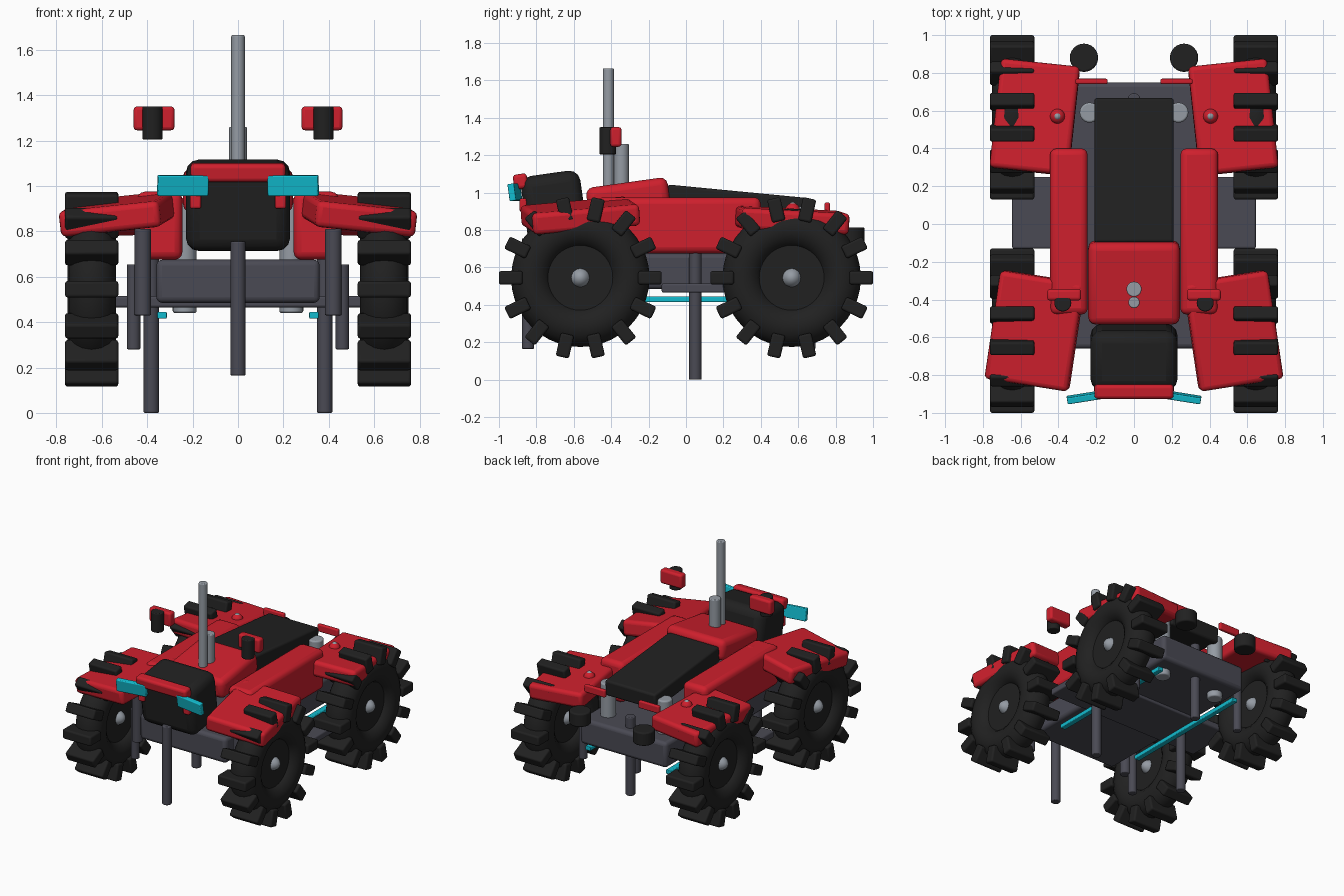
import bpy, bmesh
from math import radians, pi
from mathutils import Matrix, Vector

cube = bpy.data.objects.get("Cube")
if cube:
    bpy.data.objects.remove(cube, do_unlink=True)


def material(name, rgb):
    m = bpy.data.materials.new(name)
    m.use_nodes = True
    col = (*rgb, 1.0)
    m.diffuse_color = col
    m.node_tree.nodes["Principled BSDF"].inputs["Base Color"].default_value = col
    return m


RED = material("red paint", (0.62, 0.014, 0.026))
BLACK = material("black rubber", (0.015, 0.015, 0.015))
GREY = material("dark grey metal", (0.068, 0.068, 0.088))
SILVER = material("silver metal", (0.30, 0.33, 0.37))
CYAN = material("cyan light", (0.006, 0.50, 0.62))


def finish(name, bm, mat, loc=(0, 0, 0), rot=(0, 0, 0), bevel=0.0):
    """Turn a bmesh into a bevelled, angle-smoothed object."""
    me = bpy.data.meshes.new(name)
    bm.to_mesh(me)
    bm.free()
    me.materials.append(mat)
    ob = bpy.data.objects.new(name, me)
    bpy.context.collection.objects.link(ob)
    ob.location = loc
    ob.rotation_euler = [radians(a) for a in rot]
    if bevel:
        mod = ob.modifiers.new("Bevel", "BEVEL")
        mod.width, mod.segments = bevel, 3
    bpy.ops.object.select_all(action="DESELECT")
    ob.select_set(True)
    bpy.context.view_layer.objects.active = ob
    bpy.ops.object.shade_smooth_by_angle(angle=radians(35))
    return ob


def box(name, mat, loc, size, rot=(0, 0, 0), bevel=0.01):
    bm = bmesh.new()
    bmesh.ops.create_cube(bm, size=1)
    bmesh.ops.scale(bm, vec=size, verts=bm.verts)
    return finish(name, bm, mat, loc, rot, bevel)


def rod(name, mat, x, y, z0, z1, r, bevel=0.006):
    """Vertical cylinder between two heights."""
    bm = bmesh.new()
    bmesh.ops.create_cone(bm, cap_ends=True, segments=24, radius1=r, radius2=r, depth=z1 - z0)
    return finish(name, bm, mat, (x, y, (z0 + z1) / 2), bevel=bevel)


def ball(name, mat, loc, r, scale=(1, 1, 1)):
    bm = bmesh.new()
    bmesh.ops.create_uvsphere(bm, u_segments=24, v_segments=14, radius=r)
    bmesh.ops.scale(bm, vec=scale, verts=bm.verts)
    return finish(name, bm, mat, loc)


# Wheels: round tyre, tread lugs, rim disc and hub
def tyre(name, loc, major=0.263, minor=0.107):
    bm = bmesh.new()
    n, k = 40, 16
    ring = []
    for i in range(k):
        a = 2 * pi * i / k
        offset = Matrix.Rotation(a, 3, "Z") @ Vector((minor, 0, 0))
        ring.append(bm.verts.new((offset.x, major + offset.y, 0)))
    edges = [bm.edges.new((ring[i], ring[(i + 1) % k])) for i in range(k)]
    bmesh.ops.spin(bm, geom=ring + edges, cent=(0, 0, 0), axis=(1, 0, 0),
                   angle=2 * pi, steps=n, use_merge=True)
    bmesh.ops.remove_doubles(bm, verts=bm.verts, dist=0.0005)
    bmesh.ops.recalc_face_normals(bm, faces=bm.faces)
    return finish(name, bm, BLACK, loc)


def tread(name, loc, lugs=14):
    bm = bmesh.new()
    for i in range(lugs):
        turn = Matrix.Rotation(2 * pi * i / lugs, 4, "X")
        place = turn @ Matrix.Translation((0, 0.372, 0)) @ Matrix.Diagonal((0.235, 0.126, 0.072, 1))
        bmesh.ops.create_cube(bm, size=1, matrix=place)
    return finish(name, bm, BLACK, loc, bevel=0.012)


for end, y in (("front", -0.565), ("rear", 0.565)):
    for side, s in (("left", 1), ("right", -1)):
        tag = f"{end}_{side}"
        hub = (s * 0.645, y, 0.545)
        tyre(tag + "_tyre", hub)
        tread(tag + "_tread", hub)
        bm = bmesh.new()
        bmesh.ops.create_cone(bm, cap_ends=True, segments=32, radius1=0.18, radius2=0.18, depth=0.11)
        finish(tag + "_rim", bm, BLACK, hub, (0, 90, 0))
        ball(tag + "_hub", SILVER, hub, 0.06, (1.6, 1, 1))
        # Suspension struts
        rod(tag + "_strut", GREY, s * 0.46, y, 0.28, 0.655, 0.03)
        if end == "front":
            rod(tag + "_upper_strut", GREY, s * 0.42, y - 0.03, 0.43, 0.81, 0.037)
        # Fenders, tilted down outwards and towards the ends
        front = end == "front"
        pitch, roll, yaw = (5, 6, -9) if front else (-3, 2, -6)
        box(tag + "_fender", RED, (s * 0.525, y, 0.878 if front else 0.853),
            (0.45 if front else 0.42, 0.58, 0.115), (pitch, s * roll, -s * yaw), 0.025)

# Chassis
box("chassis", GREY, (0, 0.045, 0.58), (0.72, 1.41, 0.19), bevel=0.025)
box("running_board", GREY, (0, 0.06, 0.49), (1.29, 0.38, 0.05))
rod("front_post", GREY, 0, -0.845, 0.165, 0.755, 0.033)
rod("rear_post", GREY, 0, 0.66, 0.165, 0.755, 0.033)

# Body
box("tank", RED, (0, -0.31, 0.98), (0.485, 0.44, 0.15), (8, 0, 0), 0.04)
box("seat", BLACK, (0, 0.28, 0.947), (0.42, 0.77, 0.12), (-5.5, 0, 0), 0.015)
box("nose", BLACK, (0, -0.705, 0.915), (0.46, 0.32, 0.38), (8, 0, 0), 0.06)
box("nose_bar", RED, (0, -0.885, 1.06), (0.42, 0.075, 0.08), (8, 0, 0), 0.018)
rod("tall_exhaust", SILVER, 0, -0.415, 0.95, 1.665, 0.03)
rod("short_exhaust", SILVER, 0, -0.345, 0.95, 1.26, 0.04)

# Mirrored fittings
for side, s in (("left", 1), ("right", -1)):
    box(side + "_side_panel", RED, (s * 0.345, -0.04, 0.825), (0.2, 0.88, 0.3), bevel=0.035)
    box(side + "_headlight", CYAN, (s * 0.243, -0.915, 1.002), (0.225, 0.035, 0.092),
        (8, 0, -s * 9), 0.006)
    box(side + "_nose_tab", RED, (s * 0.187, -0.87, 0.935), (0.05, 0.04, 0.07))
    box(side + "_mirror", RED, (s * 0.37, -0.375, 1.298), (0.18, 0.06, 0.105), bevel=0.015)
    rod(side + "_mirror_mount", BLACK, s * 0.377, -0.418, 1.205, 1.35, 0.045)
    rod(side + "_stand", GREY, s * 0.382, 0.05, 0.0, 0.69, 0.034)
    box(side + "_light_strip", CYAN, (s * 0.335, 0.16, 0.43), (0.042, 1.06, 0.03), bevel=0.005)
    rod(side + "_rear_support", SILVER, s * 0.235, 0.59, 0.44, 0.925, 0.053, 0.01)
    rod(side + "_rear_bumper", BLACK, s * 0.265, 0.88, 0.715, 0.815, 0.075, 0.01)
    box(side + "_tail_light", RED, (s * 0.225, 0.755, 0.92), (0.17, 0.028, 0.055), bevel=0.008)
    ball(side + "_fender_dome", RED, (s * 0.405, 0.57, 0.905), 0.04)
    ball(side + "_fender_bolt", SILVER, (s * 0.405, 0.57, 0.93), 0.02)
